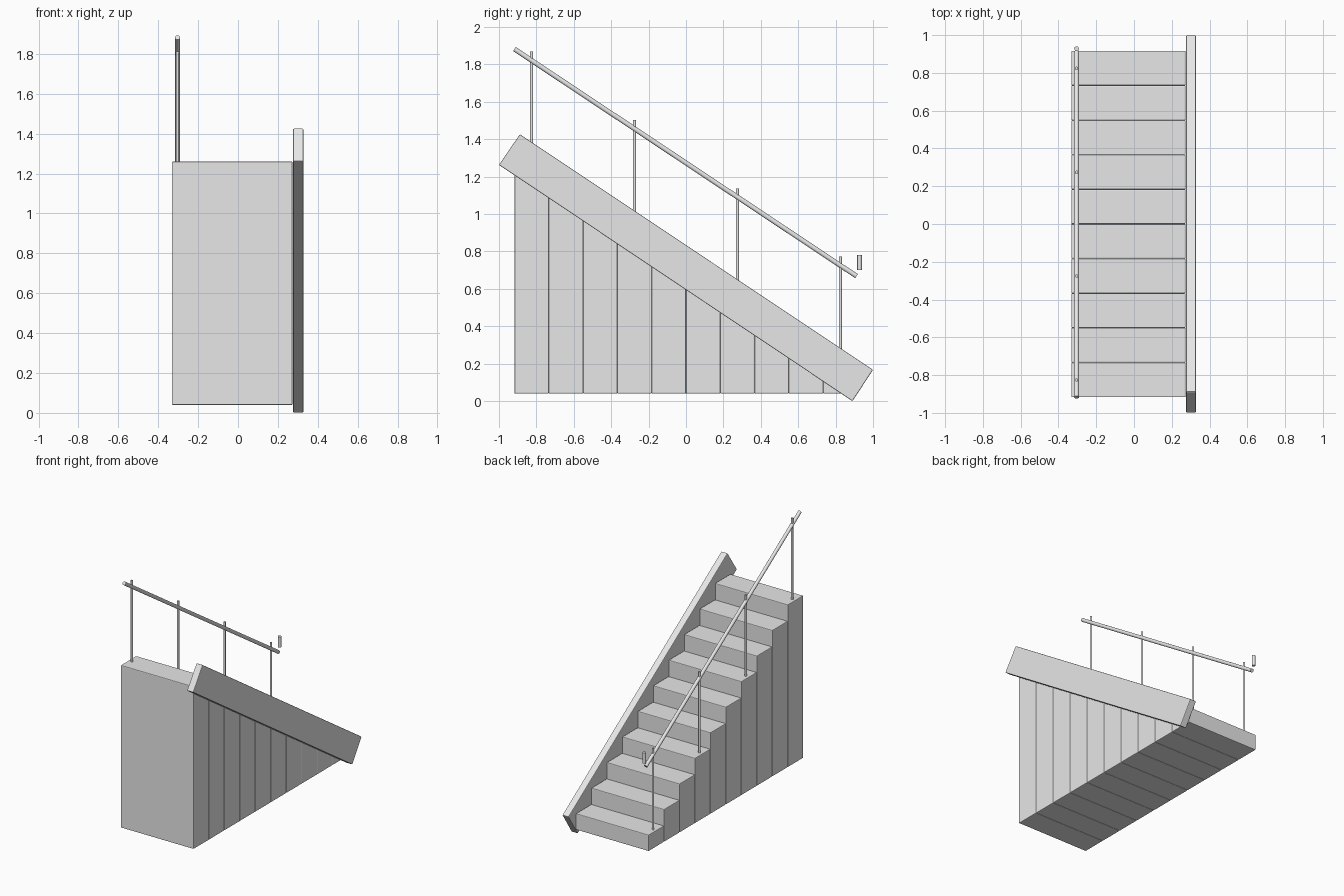
import bpy, bmesh, math
from mathutils import Vector

if "Cube" in bpy.data.objects:
    bpy.data.objects.remove(bpy.data.objects["Cube"])

grey = bpy.data.materials.new("light_grey")
grey.diffuse_color = (0.8, 0.8, 0.8, 1)
grey.use_nodes = True
grey.node_tree.nodes["Principled BSDF"].inputs["Base Color"].default_value = grey.diffuse_color


def finish(name, bm, bevel=0.0):
    bmesh.ops.recalc_face_normals(bm, faces=bm.faces)
    mesh = bpy.data.meshes.new(name)
    bm.to_mesh(mesh)
    bm.free()
    mesh.materials.append(grey)
    ob = bpy.data.objects.new(name, mesh)
    bpy.context.collection.objects.link(ob)
    if bevel:
        mod = ob.modifiers.new("edge_bevel", 'BEVEL')
        mod.width = bevel
        mod.segments = 2
    return ob


def slab(name, profile, x0, x1, bevel):
    """Extrude a (y, z) profile from x0 to x1."""
    bm = bmesh.new()
    face = bm.faces.new([bm.verts.new((x0, y, z)) for y, z in profile])
    ext = bmesh.ops.extrude_face_region(bm, geom=[face])
    verts = [v for v in ext["geom"] if isinstance(v, bmesh.types.BMVert)]
    bmesh.ops.translate(bm, verts=verts, vec=(x1 - x0, 0, 0))
    return finish(name, bm, bevel)


def rod(name, a, b, radius, sides=24):
    """Round bar between two points."""
    a, b = Vector(a), Vector(b)
    bm = bmesh.new()
    bmesh.ops.create_cone(bm, cap_ends=True, segments=sides,
                          radius1=radius, radius2=radius, depth=(b - a).length)
    ob = finish(name, bm)
    ob.location = (a + b) / 2
    ob.rotation_mode = 'QUATERNION'
    ob.rotation_quaternion = (b - a).to_track_quat('Z', 'Y')
    for p in ob.data.polygons:
        p.use_smooth = len(p.vertices) == 4   # round wall smooth, caps flat
    for e in ob.data.edges:
        za, zb = (ob.data.vertices[i].co.z for i in e.vertices)
        e.use_edge_sharp = abs(za - zb) < 1e-5
    return ob


COUNT, BACK, BASE, TOP = 10, -0.917, 0.04, 1.26
TREAD = -2 * BACK / COUNT
RISE = (TOP - BASE) / COUNT
RAIL_X = -0.304

# Solid full-height steps, tallest at the front
for i in range(COUNT):
    y0, y1, z = BACK + i * TREAD, BACK + (i + 1) * TREAD, TOP - i * RISE
    slab(f"step_{i + 1}", [(y0, BASE), (y1, BASE), (y1, z), (y0, z)],
         -0.332, 0.273, 0.005)

# Sloping side beam
slab("side_beam", [(-1.0, 1.263), (-0.888, 1.427), (1.0, 0.167), (0.89, 0.0)],
     0.276, 0.328, 0.005)

# Handrail posts on every third step
for n, i in enumerate(range(0, COUNT, 3)):
    y, z = BACK + (i + 0.5) * TREAD, TOP - i * RISE
    rod(f"rail_post_{n + 1}", (RAIL_X, y, z - 0.01), (RAIL_X, y, z + 0.61), 0.008)

# Sloping handrail and the short upright piece at its lower end
rod("handrail", (RAIL_X, -0.917, 1.882), (RAIL_X, 0.912, 0.668), 0.013)
rod("rail_end", (RAIL_X, 0.928, 0.70), (RAIL_X, 0.928, 0.78), 0.0125)
